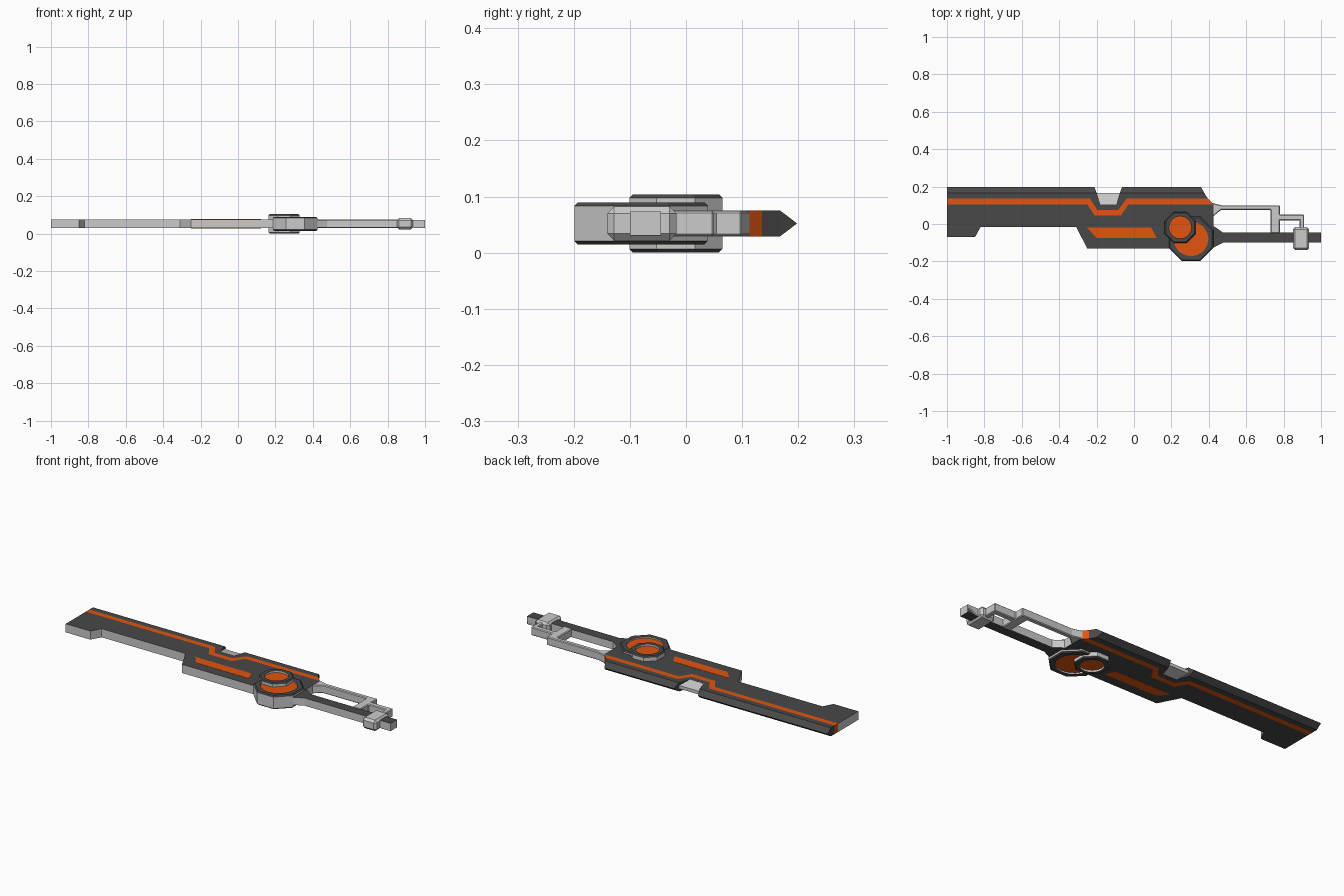
import bpy, bmesh, math

if "Cube" in bpy.data.objects:
    bpy.data.objects.remove(bpy.data.objects["Cube"])

ZC = 0.052      # mid plane height
H = 0.0235      # blade half thickness


def material(name, rgb):
    m = bpy.data.materials.new(name)
    m.diffuse_color = (*rgb, 1)
    m.use_nodes = True
    m.node_tree.nodes["Principled BSDF"].inputs["Base Color"].default_value = m.diffuse_color
    return m


GREY = material("grey", (0.8, 0.8, 0.8))
DARK = material("dark", (0.065, 0.065, 0.065))
ORANGE = material("orange", (0.75, 0.09, 0.005))


def finish(name, bm, mats):
    bmesh.ops.recalc_face_normals(bm, faces=bm.faces[:])
    me = bpy.data.meshes.new(name)
    bm.to_mesh(me)
    bm.free()
    for m in mats:
        me.materials.append(m)
    ob = bpy.data.objects.new(name, me)
    bpy.context.collection.objects.link(ob)
    return ob


def bevel(ob, width):
    mod = ob.modifiers.new("bevel", 'BEVEL')
    mod.width, mod.segments, mod.limit_method = width, 1, 'ANGLE'


def prism(name, pts, h, cap, side):
    """Outline in plan, extruded h above and below the mid plane."""
    bm = bmesh.new()
    top = [bm.verts.new((x, y, ZC + h)) for x, y in pts]
    bot = [bm.verts.new((x, y, ZC - h)) for x, y in pts]
    bm.faces.new(top)
    bm.faces.new(bot[::-1])
    n = len(pts)
    for i in range(n):
        j = (i + 1) % n
        bm.faces.new((top[i], bot[i], bot[j], top[j])).material_index = 1
    return finish(name, bm, [cap, side])


def wedge(name, rows, mat):
    """Convex solid through rows of (x0, x1, y, half height)."""
    bm = bmesh.new()
    for x0, x1, y, h in rows:
        for x in (x0, x1):
            for s in ((1, -1) if h else (0,)):
                bm.verts.new((x, y, ZC + s * h))
    bmesh.ops.convex_hull(bm, input=bm.verts[:])
    bmesh.ops.dissolve_limit(bm, angle_limit=0.01, verts=bm.verts[:], edges=bm.edges[:])
    return finish(name, bm, [mat])


def disc(name, cx, cy, apothem, inner, h, floor):
    """Octagonal hub with a round recessed orange dial on both faces."""
    bm = bmesh.new()
    n, c = 16, 0.006
    half = [(inner, floor, 0), (inner, h, 0), (apothem - c, h, 1), (apothem, h - c, 1)]
    rings = half + [(r, -z, o) for r, z, o in half[::-1]]
    mats = [0, 1, 1, 0, 1, 1, 0]
    loops = []
    for r, z, octagon in rings:
        loop = []
        for i in range(n):
            a = math.tau * i / n
            k = r / math.cos(math.pi / 8) if octagon and i % 2 else r
            loop.append(bm.verts.new((cx + k * math.cos(a), cy + k * math.sin(a), ZC + z)))
        loops.append(loop)
    for a, b, m in zip(loops, loops[1:], mats):
        for i in range(n):
            j = (i + 1) % n
            bm.faces.new((a[i], a[j], b[j], b[i])).material_index = m
    for loop in (loops[0], loops[-1]):
        bm.faces.new(loop).material_index = 2
    return finish(name, bm, [GREY, DARK, ORANGE])


# Blade: lower plate, orange stripe and upper plate share their edges
stripe_low = [(-1, .105), (-.25, .105), (-.21, .045), (-.07, .045), (-.03, .105), (.425, .105)]
stripe_top = [(-1, .135), (-.235, .135), (-.195, .075), (-.085, .075), (-.04, .135), (.395, .135)]
prism("blade_lower", [(-1, -.07), (-.85, -.07), (-.82, -.015), (-.31, -.015), (-.25, -.13),
                      (.22, -.13), (.35, -.1), (.425, -.03)] + stripe_low[::-1], H, DARK, GREY)
prism("blade_stripe", stripe_low + stripe_top[::-1], H, ORANGE, ORANGE)
prism("blade_upper", stripe_top + [(.375, .167), (-.075, .167), (-.095, .105),
                                   (-.18, .105), (-.2, .167), (-1, .167)], H, DARK, DARK)

# Sharpened cutting edge either side of the notch
wedge("edge_long", [(-1, -.2, .167, H), (-1, -.212, .198, 0)], DARK)
wedge("edge_short", [(-.075, .375, .167, H), (-.064, .358, .198, 0)], DARK)
wedge("notch_insert", [(-.182, -.093, .104, H), (-.19, -.085, .13, .014), (-.2, -.075, .167, .009)], GREY)

# Orange inlay on both faces
prism("inlay", [(-.25, -.02), (.092, -.02), (.122, -.075), (-.2, -.075)], H + .001, ORANGE, ORANGE)

# Pivot hubs
disc("hub_large", .305, -.08, .119, .093, .0375, .030)
disc("hub_small", .247, -.018, .083, .060, .0515, .041)

# Dark grip bar
prism("grip_bar", [(.40, -.14), (.425, -.125), (.475, -.1), (1, -.1), (1, -.045),
                   (.475, -.045), (.425, -.01), (.40, -.01)], .021, DARK, GREY)
wedge("grip_tip", [(.94, .999, -.1, .0215), (.94, .999, -.045, .0215)], DARK)

# Grey guard frame with cross bar and hook
guard = prism("guard_frame", [(.41, .115), (.47, .1), (.78, .1), (.78, .05), (.91, .05), (.91, -.03),
                              (.885, -.03), (.885, .02), (.78, .02), (.78, -.05), (.73, -.05),
                              (.73, .075), (.465, .075), (.41, .03)], .0225, GREY, GREY)
bevel(guard, .004)

# Clamp block round the grip end
clamp = prism("clamp", [(.85, -.14), (.936, -.14), (.936, -.017), (.85, -.017)], .03, GREY, GREY)
bevel(clamp, .012)
